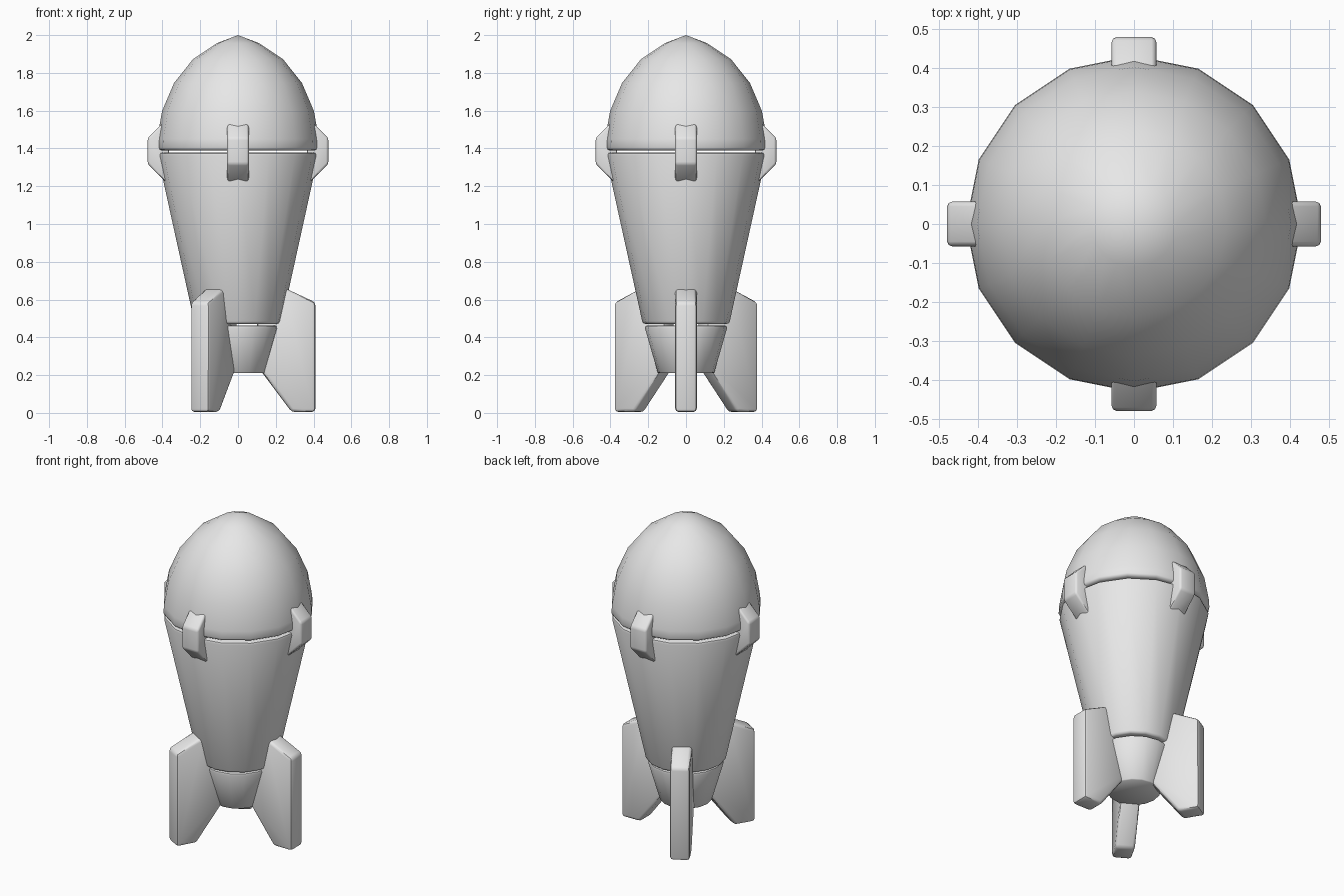
import bpy, bmesh, math
from mathutils import Matrix, Vector

cube = bpy.data.objects.get("Cube")
if cube:
    bpy.data.objects.remove(cube, do_unlink=True)

grey = bpy.data.materials.new("light_grey")
grey.use_nodes = True
grey.diffuse_color = (0.8, 0.8, 0.8, 1)
grey.node_tree.nodes["Principled BSDF"].inputs["Base Color"].default_value = (0.8, 0.8, 0.8, 1)


def finish(bm, name, angle):
    """Turn a bmesh into a smooth-shaded object."""
    bmesh.ops.recalc_face_normals(bm, faces=bm.faces)
    mesh = bpy.data.meshes.new(name)
    bm.to_mesh(mesh)
    bm.free()
    mesh.materials.append(grey)
    obj = bpy.data.objects.new(name, mesh)
    bpy.context.collection.objects.link(obj)
    bpy.ops.object.select_all(action='DESELECT')
    obj.select_set(True)
    bpy.context.view_layer.objects.active = obj
    bpy.ops.object.shade_smooth_by_angle(angle=math.radians(angle))
    return obj


def lathe(name, profile):
    """Spin a (radius, height) profile into a 16-sided solid."""
    bm = bmesh.new()
    verts = [bm.verts.new((r, 0, z)) for r, z in profile]
    edges = [bm.edges.new(pair) for pair in zip(verts, verts[1:])]
    bmesh.ops.spin(bm, geom=verts + edges, cent=(0, 0, 0), axis=(0, 0, 1),
                   angle=math.tau, steps=16)
    bmesh.ops.remove_doubles(bm, verts=bm.verts, dist=0.0005)
    return finish(bm, name, 50)


def plate(name, outline, half, bevel, turn):
    """Extrude a (radius, height) outline sideways, round it, turn it about z."""
    bm = bmesh.new()
    face = bm.faces.new([bm.verts.new((r, -half, z)) for r, z in outline])
    new = bmesh.ops.extrude_face_region(bm, geom=[face])["geom"]
    bmesh.ops.translate(bm, vec=Vector((0, 2 * half, 0)),
                        verts=[v for v in new if isinstance(v, bmesh.types.BMVert)])
    bmesh.ops.bevel(bm, geom=bm.edges[:], offset=bevel, segments=2,
                    profile=0.5, affect='EDGES', clamp_overlap=True)
    bmesh.ops.rotate(bm, verts=bm.verts, matrix=Matrix.Rotation(math.radians(turn), 3, 'Z'))
    return finish(bm, name, 40)


# Rounded nose, tapered body and nozzle, separated by thin grooves
lathe("nose_dome", [(0, 2.0), (0.11, 1.958), (0.238, 1.873), (0.339, 1.746),
                    (0.402, 1.598), (0.428, 1.45), (0.43, 1.405),
                    (0.425, 1.394), (0.41, 1.388), (0, 1.388)])
lathe("body_cone", [(0, 1.379), (0.41, 1.379), (0.422, 1.374), (0.425, 1.362),
                    (0.232, 0.485), (0.227, 0.475), (0.215, 0.471), (0, 0.471)])
lathe("nozzle", [(0, 0.463), (0.205, 0.463), (0.215, 0.459), (0.217, 0.447),
                 (0.15, 0.215), (0.145, 0.21), (0, 0.21)])

# Four clamps across the upper seam
clamp = [(0.36, 1.2), (0.478, 1.318), (0.478, 1.455), (0.37, 1.563)]
for side, turn in (("left", 0), ("back", 90), ("right", 180), ("front", 270)):
    plate(side + "_clamp", clamp, 0.057, 0.012, turn)

# Three fins, which the model stands on
fin = [(0.284, 0.005), (0.41, 0.005), (0.41, 0.585), (0.25, 0.66),
       (0.1, 0.6), (0.1, 0.25)]
for side, turn in (("left", 0), ("back_right", 120), ("front_right", 240)):
    plate(side + "_fin", fin, 0.057, 0.018, turn)
